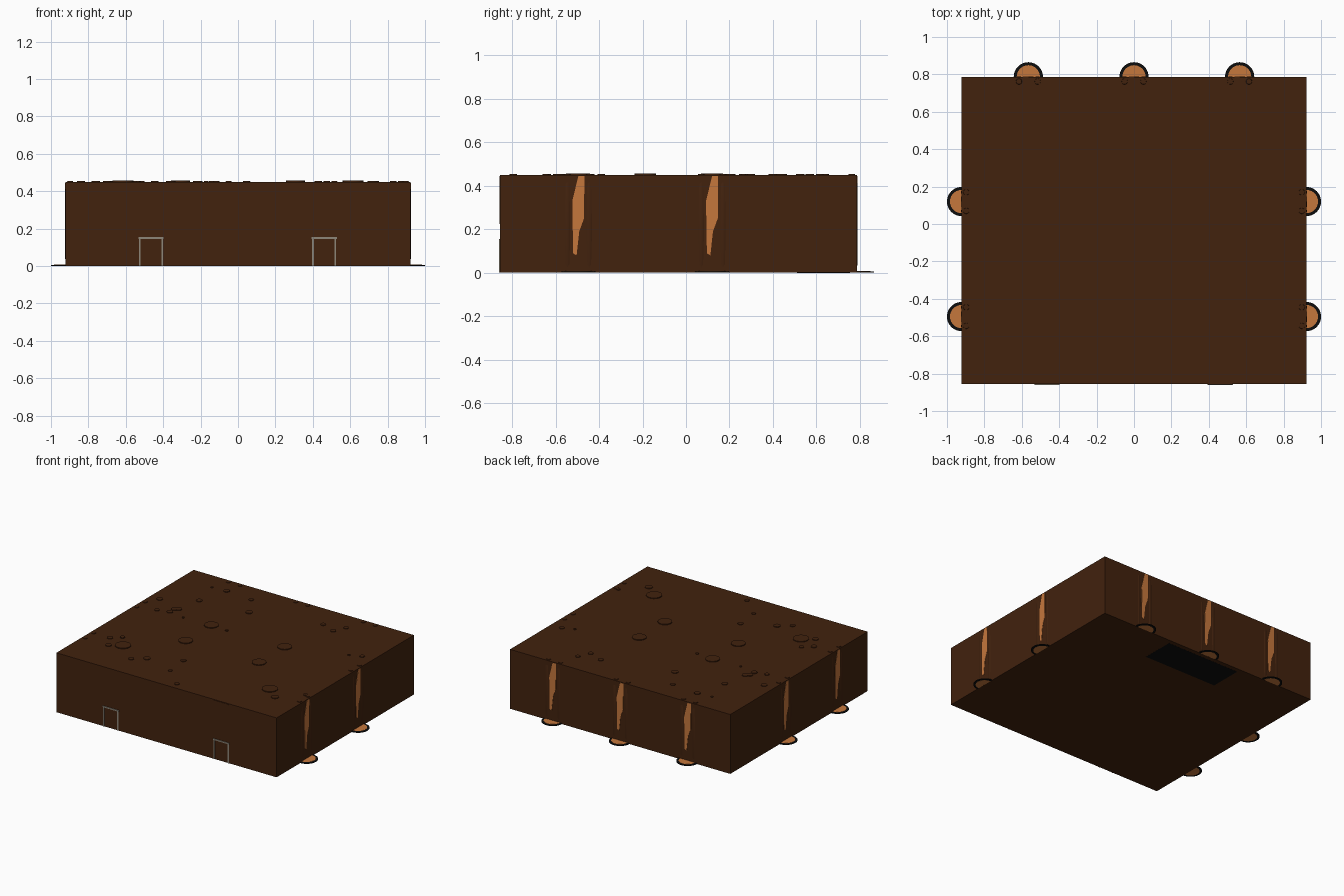
import bpy, bmesh, math
from mathutils import Matrix, Vector

if "Cube" in bpy.data.objects:
    bpy.data.objects.remove(bpy.data.objects["Cube"])


def mat(name, col):
    m = bpy.data.materials.new(name)
    m.diffuse_color = (*col, 1)
    m.use_nodes = True
    m.node_tree.nodes["Principled BSDF"].inputs["Base Color"].default_value = m.diffuse_color
    return m


ROCK = mat("brown rock", (0.054, 0.0160, 0.0043))
LAVA = mat("orange lava", (0.56, 0.185, 0.046))
BLACK = mat("black stone", (0.004, 0.004, 0.004))
STONE = mat("grey stone", (0.27, 0.24, 0.19))

X, Y0, Y1, H = 0.922, -0.855, 0.787, 0.45
YC, T = (Y0 + Y1) / 2, 0.012


def finish(name, bm, material, smooth=False):
    bmesh.ops.recalc_face_normals(bm, faces=bm.faces)
    me = bpy.data.meshes.new(name)
    bm.to_mesh(me)
    bm.free()
    ob = bpy.data.objects.new(name, me)
    bpy.context.collection.objects.link(ob)
    me.materials.append(material)
    if smooth:
        bpy.ops.object.select_all(action='DESELECT')
        ob.select_set(True)
        bpy.context.view_layer.objects.active = ob
        bpy.ops.object.shade_smooth_by_angle(angle=math.radians(40))
    return ob


def box(name, x0, x1, y0, y1, z0, z1, material):
    bm = bmesh.new()
    bmesh.ops.create_cube(bm, size=1)
    for v in bm.verts:
        v.co = Vector((x0 if v.co.x < 0 else x1, y0 if v.co.y < 0 else y1,
                       z0 if v.co.z < 0 else z1))
    return finish(name, bm, material)


def lathe(name, x, y, profile, material, n=20):
    """Solid of revolution from (radius, z) points, capped at both ends."""
    bm = bmesh.new()
    rings = [[bm.verts.new((x + r * math.cos(math.tau * i / n),
                            y + r * math.sin(math.tau * i / n), z))
              for i in range(n)] for r, z in profile]
    for a, b in zip(rings, rings[1:]):
        for i in range(n):
            j = (i + 1) % n
            bm.faces.new((a[i], a[j], b[j], b[i]))
    bm.faces.new(rings[0][::-1])
    bm.faces.new(rings[-1])
    return finish(name, bm, material, True)


def plate(name, pts, thickness, place, material):
    """Thin plate: outline in (u, z), extruded outwards along local -y."""
    bm = bmesh.new()
    f = bm.faces.new([bm.verts.new((u, 0, z)) for u, z in pts])
    ext = bmesh.ops.extrude_face_region(bm, geom=[f])
    for v in ext["geom"]:
        if isinstance(v, bmesh.types.BMVert):
            v.co.y -= thickness
    bm.transform(place)
    return finish(name, bm, material)


# Room shell
box("floor", -X, X, Y0, Y1, 0.0005, T, ROCK)
box("ceiling", -X, X, Y0, Y1, H - T, H, ROCK)
for s, side in ((-1, "left"), (1, "right")):
    a, b = sorted((s * X, s * (X - T)))
    box(side + "_wall", a, b, Y0, Y1, T, H - T, ROCK)
box("front_wall", -X + T, X - T, Y0, Y0 + T, T, H - T, ROCK)
box("back_wall", -X + T, X - T, Y1 - T, Y1, T, H - T, ROCK)

# Raised platform, its underside showing through the floor
box("platform", -0.29, 0.32, 0.51, 0.755, 0, 0.035, BLACK)

# Lava falls: position on the wall and angle that turns local -y outwards
falls = [(x, Y1, math.pi) for x in (-0.565, 0, 0.565)]
falls += [(X, y, math.pi / 2) for y in (-0.495, 0.12)]
falls += [(-X, y, -math.pi / 2) for y in (-0.495, 0.12)]
STREAM = [(0.0, 0.445), (0.028, 0.445), (0.026, 0.25), (0.004, 0.19),
          (-0.008, 0.08), (-0.024, 0.09), (-0.028, 0.33)]
for x, y, ang in falls:
    place = Matrix.Translation((x, y, 0)) @ Matrix.Rotation(ang, 4, 'Z')
    # pool with dark rim
    lathe("pool_rim", x, y, [(0.078, 0.001), (0.078, 0.006)], BLACK, 40)
    lathe("pool_lava", x, y, [(0.062, 0.0006), (0.062, 0.0075)], LAVA, 40)
    # molten stream on the wall
    plate("lava_stream", STREAM, 0.002, place, LAVA)
    # flanking rock pillars that break through wall and roof
    for u in (-0.05, 0.05):
        p = place @ Vector((u, 0.025, 0))
        lathe("fall_pillar", p.x, p.y, [(0.022, 0.002), (0.027, 0.04), (0.028, 0.2),
                                        (0.027, 0.41), (0.015, H + 0.004)], ROCK, 14)

# Large round columns, tops slightly above the roof
for s in (-1, 1):
    for x, y, r in ((0.307, 0.12, 0.05), (0.307, -0.187, 0.05), (0.615, -0.497, 0.055)):
        lathe("column", s * x, y, [(r * 1.1, 0.005), (r * 0.8, 0.05), (r * 0.7, 0.22),
                                   (r * 0.8, 0.4), (r, 0.435), (r, H + 0.006)], ROCK, 24)

# Hanging rock spikes with roots showing on the roof
spikes = [(-.54, .635, .022), (-.32, .615, .018), (-.605, .40, .022), (-.84, .265, .022),
          (-.215, .44, .025), (-.64, .205, .024), (-.665, .135, .022), (-.755, .11, .018),
          (-.17, .11, .012), (-.535, .11, .01), (.475, .615, .018), (.315, .57, .02),
          (.43, .525, .02), (.83, .30, .018), (.72, -.585, .027), (-.76, -.445, .022),
          (-.70, -.55, .022), (-.695, -.39, .018), (-.36, -.575, .025), (-.445, -.64, .02),
          (-.115, -.645, .015), (.045, -.795, .018), (-.135, -.46, .02), (.87, -.435, .015),
          (-.665, .185, .022), (-.655, .625, .009), (.745, .265, .01)]
for x, y, r in spikes:
    lathe("hanging_spike", x, y, [(r * 0.08, H - 0.02 - r * 6), (r * 0.6, H - 0.02 - r * 2.5),
                                  (r, H - 0.01), (r, H + 0.005)], ROCK, 14)

# Doorways in the front wall
for cx, side in ((-0.465, "left"), (0.46, "right")):
    for s in (-1, 1):
        px = cx + s * 0.06
        box(side + "_door_post", px - 0.005, px + 0.005, Y0 - 0.004, Y0 + 0.015, 0.001, 0.147, STONE)
    box(side + "_door_lintel", cx - 0.068, cx + 0.068, Y0 - 0.005, Y0 + 0.015, 0.145, 0.155, STONE)
    box(side + "_door_panel", cx - 0.055, cx + 0.055, Y0 - 0.001, Y0 + 0.01, 0.002, 0.145, ROCK)

# Tall rock panel over the right doorway
box("shaft_panel", 0.395, 0.525, Y0 - 0.002, Y0 + 0.01, 0.225, 0.445, ROCK)
box("shaft_edge", 0.49, 0.525, Y0 - 0.003, Y0 + 0.01, 0.23, 0.443, ROCK)
